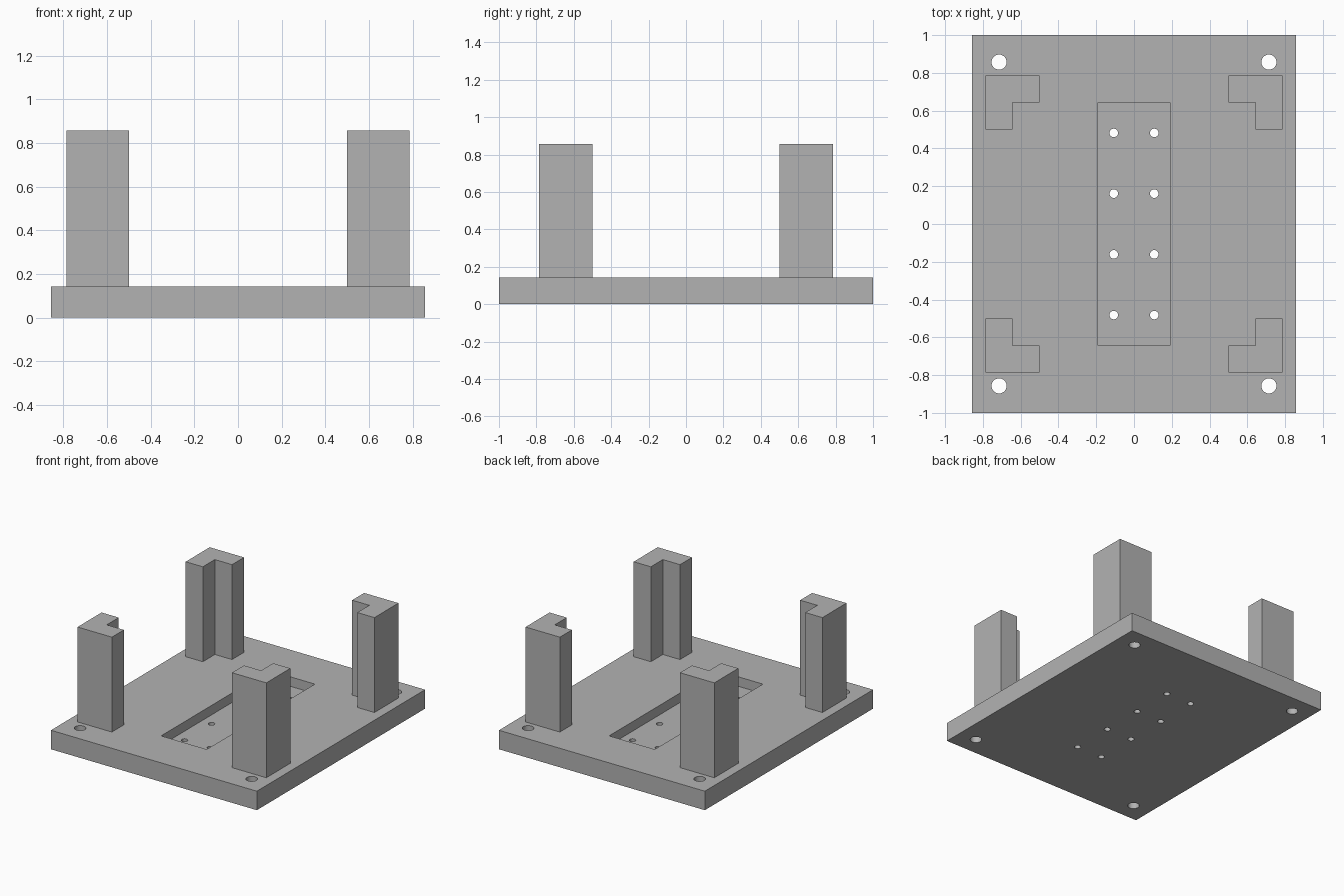
import bpy
import bmesh

if "Cube" in bpy.data.objects:
    bpy.data.objects.remove(bpy.data.objects["Cube"])

U = 1 / 14  # design unit
HOLE_SIDES = 32

grey = bpy.data.materials.new("grey")
grey.diffuse_color = (0.45, 0.45, 0.45, 1)
grey.use_nodes = True
grey.node_tree.nodes["Principled BSDF"].inputs["Base Color"].default_value = grey.diffuse_color


def finish(name, bm):
    mesh = bpy.data.meshes.new(name)
    bmesh.ops.recalc_face_normals(bm, faces=bm.faces)
    bm.to_mesh(mesh)
    bm.free()
    mesh.materials.append(grey)
    obj = bpy.data.objects.new(name, mesh)
    bpy.context.collection.objects.link(obj)
    return obj


def prism(name, outline, z0, z1):
    bm = bmesh.new()
    face = bm.faces.new([bm.verts.new((x, y, z0)) for x, y in outline])
    top = bmesh.ops.extrude_face_region(bm, geom=[face])["geom"]
    verts = [v for v in top if isinstance(v, bmesh.types.BMVert)]
    bmesh.ops.translate(bm, verts=verts, vec=(0, 0, z1 - z0))
    return finish(name, bm)


def rectangle(x, y):
    return [(-x, -y), (x, -y), (x, y), (-x, y)]


def drill(name, x, y, radius):
    bpy.ops.mesh.primitive_cylinder_add(vertices=HOLE_SIDES, radius=radius,
                                        depth=8 * U, location=(x, y, U))
    obj = bpy.context.object
    obj.name = name
    obj.data.materials.append(grey)
    return obj


# Base plate
plate = prism("base_plate", rectangle(12 * U, 14 * U), 0, 2 * U)

# Recess in the middle, corner screw holes and small floor holes
cutters = [prism("recess_cutter", rectangle(0.19, 9 * U), U, 4 * U)]
for sx in (-1, 1):
    for sy in (-1, 1):
        cutters.append(drill("corner_hole_cutter", sx * 10 * U, sy * 12 * U, 0.04))
    for row in (-1.5, -0.5, 0.5, 1.5):
        cutters.append(drill("floor_hole_cutter", sx * 1.5 * U, row * 4.5 * U, 0.0225))

for cutter in cutters:
    mod = plate.modifiers.new(cutter.name, "BOOLEAN")
    mod.operation = "DIFFERENCE"
    mod.solver = "EXACT"
    mod.object = cutter
    bpy.context.view_layer.objects.active = plate
    bpy.ops.object.modifier_apply(modifier=mod.name)
    bpy.data.objects.remove(cutter)

# L-shaped corner posts
outline = [(11, 11), (7, 11), (7, 9), (9, 9), (9, 7), (11, 7)]
for sx, side in ((-1, "left"), (1, "right")):
    for sy, end in ((-1, "front"), (1, "back")):
        points = [(sx * x * U, sy * y * U) for x, y in outline]
        prism(f"{end}_{side}_post", points, 2 * U, 12 * U)

# Smooth hole walls, crisp edges elsewhere
bpy.ops.object.select_all(action="DESELECT")
plate.select_set(True)
bpy.context.view_layer.objects.active = plate
bpy.ops.object.shade_smooth_by_angle()
